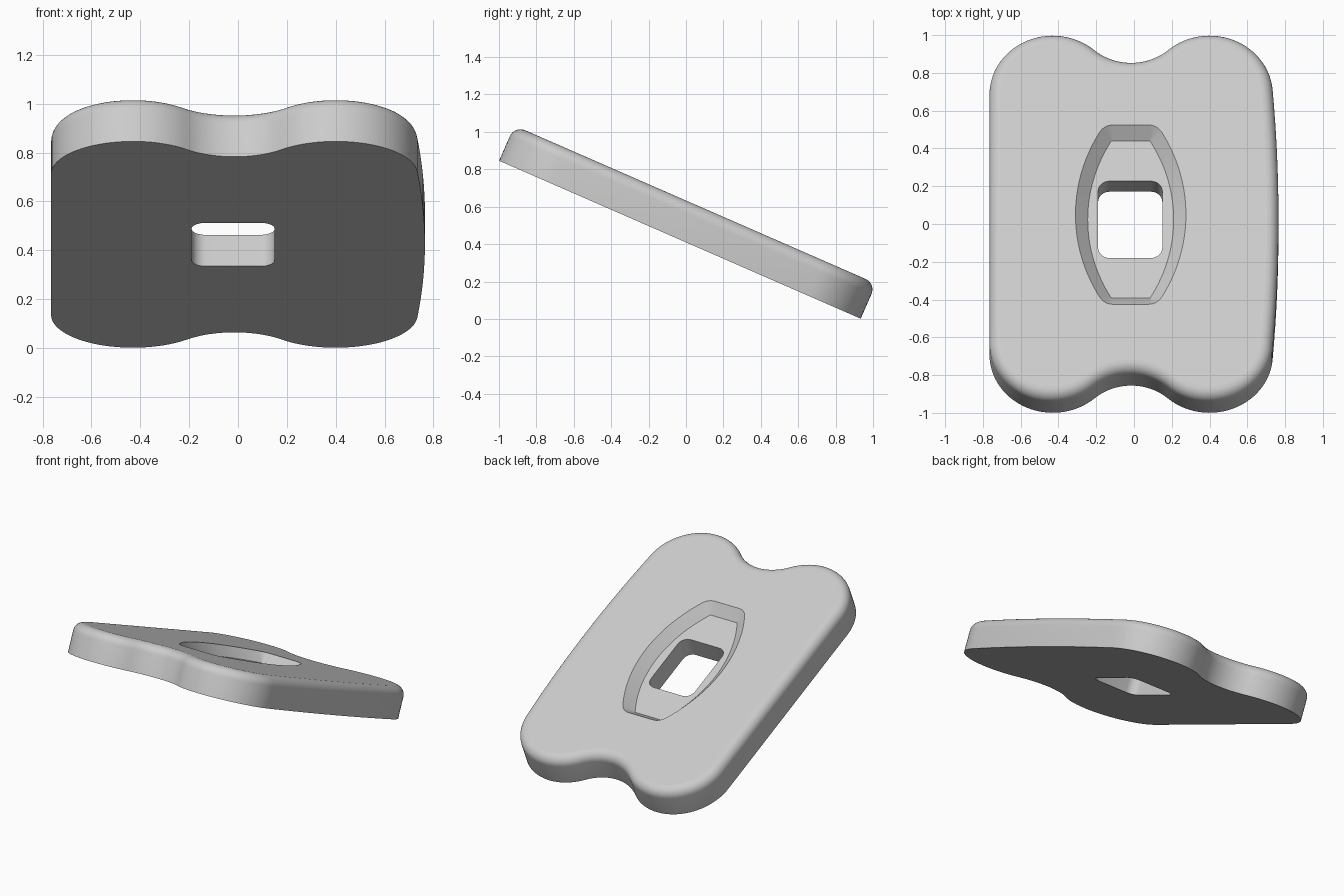
import bpy, bmesh
from math import sin, cos, asin, atan2, sqrt, pi, radians
from mathutils import Matrix, Vector

cube = bpy.data.objects.get("Cube")
if cube:
    bpy.data.objects.remove(cube, do_unlink=True)

THICK, FILLET, DEPTH = 0.205, 0.062, 0.065
TILT = radians(23.59)


def arc(cx, cy, r, a0, a1, n):
    return [(cx + r * cos(a0 + (a1 - a0) * i / n), cy + r * sin(a0 + (a1 - a0) * i / n))
            for i in range(n + 1)]


def merge(*paths):
    """Join paths into one closed loop without doubled points."""
    pts = []
    for p in sum(paths, []):
        if not pts or (Vector(p) - Vector(pts[-1])).length > 1e-5:
            pts.append(p)
    if (Vector(pts[0]) - Vector(pts[-1])).length < 1e-5:
        pts.pop()
    return pts


def plate_outline(inset):
    """Four round lobes, two notches, a straight left side and a bowed right side."""
    lobe, notch, bow = 0.335 - inset, 0.292 + inset, 8.99 - inset
    right, left, mid, ly, ny = 0.40, -0.43, -0.015, 0.72, 1.19
    t = atan2(ny - ly, right - mid)
    b = asin(ly / (8.99 - 0.335))
    return merge(
        arc(0.765 - 8.99, 0, bow, -b, b, 16),
        arc(right, ly, lobe, b, pi - t, 28),
        arc(mid, ny, notch, -t, t - pi, 20),
        arc(left, ly, lobe, t, pi, 28),
        arc(left, -ly, lobe, pi, 2 * pi - t, 28),
        arc(mid, -ny, notch, pi - t, t, 20),
        arc(right, -ly, lobe, t - pi, -b, 28))


def lens_outline(radius, half, rnd):
    """Bowed sides, flat ends, corners rounded by rnd."""
    cx = 0.2275 - 0.886
    a = asin((half - rnd) / radius)
    side = arc(cx, 0, radius, 0, a, 14)
    corner = Vector((cx + sqrt(radius ** 2 - half ** 2), half))
    start, end = Vector(side[-1]), corner - Vector((rnd, 0))
    for i in range(1, 7):
        s = i / 6
        side.append(tuple(start * (1 - s) ** 2 + corner * 2 * s * (1 - s) + end * s * s))
    top = side + [(-x, y) for x, y in reversed(side)]
    loop = top + [(-x, -y) for x, y in top[1:-1]]
    return [(x - 0.0175, y) for x, y in loop]


def slot_outline(w, h, r):
    corners = [(w - r, h - r), (r - w, h - r), (r - w, r - h), (w - r, r - h)]
    return [(x - 0.02, y) for k, (cx, cy) in enumerate(corners)
            for x, y in arc(cx, cy, r, k * pi / 2, (k + 1) * pi / 2, 8)]


bm = bmesh.new()


def ring(points, z):
    return [bm.verts.new((x, y, z)) for x, y in points]


def skirt(a, b):
    """Quads between two rings of equal size."""
    for i in range(len(a)):
        j = (i + 1) % len(a)
        bm.faces.new((a[i], a[j], b[j], b[i])).smooth = True


def cap(outer, inner):
    """Flat face with a hole between two rings."""
    edges = [bm.edges.get((r[i - 1], r[i])) for r in (outer, inner) for i in range(len(r))]
    made = bmesh.ops.triangle_fill(bm, edges=edges, use_beauty=True, use_dissolve=False)
    for g in made["geom"]:
        if isinstance(g, bmesh.types.BMFace):
            g.smooth = False


# Outer wall with a rounded upper edge
bottom = ring(plate_outline(0), 0)
top = bottom
for i in range(9):
    a = i / 8 * pi / 2
    nxt = ring(plate_outline(FILLET * (1 - cos(a))), THICK - FILLET * (1 - sin(a)))
    skirt(top, nxt)
    top = nxt

# Sloped recess wall
rim = ring(lens_outline(0.951, 0.518, 0.045), THICK)
floor = ring(lens_outline(0.886, 0.453, 0.002), THICK - DEPTH)
skirt(rim, floor)

# Through slot wall
slot = slot_outline(0.17, 0.222, 0.06)
slot_top, slot_bottom = ring(slot, THICK - DEPTH), ring(slot, 0)
skirt(slot_top, slot_bottom)

# Flat faces
cap(top, rim)
cap(floor, slot_top)
cap(bottom, slot_bottom)

bmesh.ops.recalc_face_normals(bm, faces=bm.faces)
for e in bm.edges:
    e.smooth = e.calc_face_angle(0) < radians(30)

# Tilt the plate, front end up
bm.transform(Matrix.Translation((0, -0.0325, 0.4235)) @ Matrix.Rotation(-TILT, 4, 'X'))

mesh = bpy.data.meshes.new("tilted_plate")
bm.to_mesh(mesh)
bm.free()
plate = bpy.data.objects.new("tilted_plate", mesh)
bpy.context.scene.collection.objects.link(plate)

mat = bpy.data.materials.new("light_grey")
mat.use_nodes = True
grey = (0.6, 0.6, 0.6, 1)
mat.diffuse_color = grey
mat.node_tree.nodes["Principled BSDF"].inputs["Base Color"].default_value = grey
mesh.materials.append(mat)
